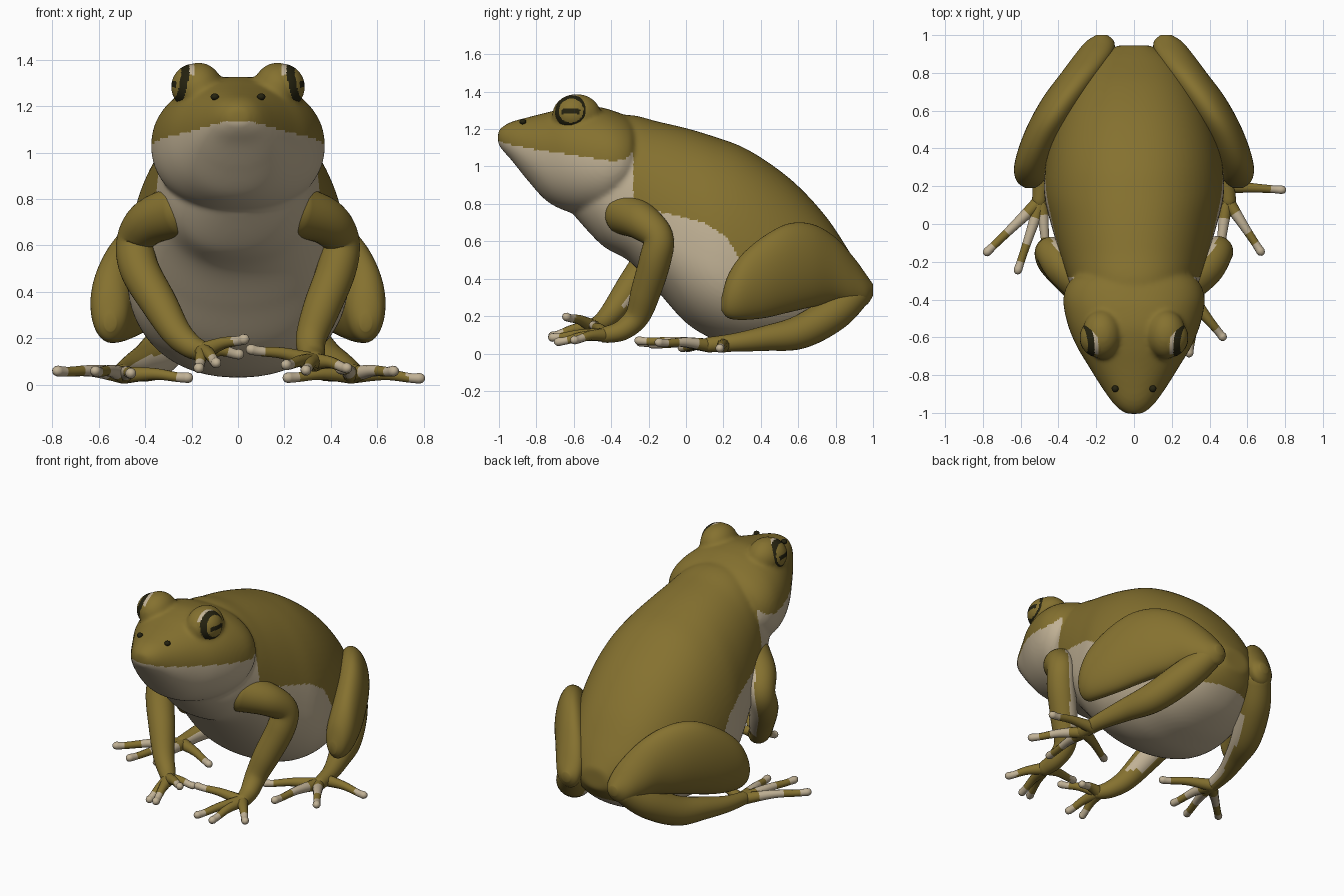
import bpy, bmesh, math
from mathutils import Vector

if "Cube" in bpy.data.objects:
    bpy.data.objects.remove(bpy.data.objects["Cube"])


def material(name, rgb):
    m = bpy.data.materials.new(name)
    m.diffuse_color = (*rgb, 1)
    m.use_nodes = True
    m.node_tree.nodes["Principled BSDF"].inputs["Base Color"].default_value = m.diffuse_color
    return m


MATS = [material("olive skin", (0.235, 0.166, 0.029)),
        material("cream belly", (0.53, 0.44, 0.30)),
        material("dark brown", (0.018, 0.016, 0.005))]
OLIVE, CREAM, DARK = 0, 1, 2


def smooth_rows(rows, n):
    """Catmull-Rom through rows of numbers, n steps per span."""
    out = []
    last = len(rows) - 1
    for i in range(last):
        p = [rows[max(0, min(last, i + k))] for k in (-1, 0, 1, 2)]
        for j in range(n + (i == last - 1)):
            t = j / n
            out.append([0.5 * (2 * b + (c - a) * t + (2 * a - 5 * b + 4 * c - d) * t * t
                               + (3 * b - a - 3 * c + d) * t ** 3) for a, b, c, d in zip(*p)])
    return out


def lerp(table, y):
    if y <= table[0][0]:
        return table[0][1]
    for (a, u), (b, v) in zip(table, table[1:]):
        if y <= b:
            return u + (v - u) * (y - a) / (b - a)
    return table[-1][1]


def finish(bm, name, rule):
    bmesh.ops.recalc_face_normals(bm, faces=bm.faces)
    bm.normal_update()
    for f in bm.faces:
        f.smooth = True
        f.material_index = rule(f.calc_center_median(), f.normal)
    me = bpy.data.meshes.new(name)
    bm.to_mesh(me)
    bm.free()
    for m in MATS:
        me.materials.append(m)
    ob = bpy.data.objects.new(name, me)
    bpy.context.collection.objects.link(ob)
    return ob


def olive(c, n):
    return OLIVE


def skin(name, rings, rule):
    bm = bmesh.new()
    vs = [[bm.verts.new(p) for p in r] for r in rings]
    n = len(vs[0])
    for a, b in zip(vs, vs[1:]):
        for i in range(n):
            bm.faces.new((a[i], a[(i + 1) % n], b[(i + 1) % n], b[i]))
    bm.faces.new(vs[0])
    bm.faces.new(vs[-1])
    return finish(bm, name, rule)


def loft(name, stations, steps=8, seg=80, power=2.2):
    """Upright slices: y, low z, high z, z of widest point, centre x, half width."""
    rings = []
    for y, lo, hi, mid, xc, hw in smooth_rows(stations, steps):
        ring = []
        for i in range(seg):
            a = 2 * math.pi * i / seg
            c, s = math.cos(a), math.sin(a)
            dx = math.copysign(abs(c) ** (2 / power), c) * hw
            dz = math.copysign(abs(s) ** (2 / power), s) * (hi - mid if s > 0 else mid - lo)
            ring.append((xc + dx, y, mid + dz))
        rings.append(ring)
    return skin(name, rings, olive)


def tube(name, pts, rule, steps=6, seg=20):
    """Round limb through points x, y, z, radius with rounded ends."""
    rows = smooth_rows(pts, steps)
    cs = [Vector(r[:3]) for r in rows]
    rad = [r[3] for r in rows]
    d0, d1 = (cs[0] - cs[1]).normalized(), (cs[-1] - cs[-2]).normalized()
    for k in (0.6, 0.9, 1.0):
        q = max(0.15, math.sqrt(1 - k * k))
        cs.insert(0, Vector(pts[0][:3]) + d0 * k * pts[0][3])
        rad.insert(0, pts[0][3] * q)
        cs.append(Vector(pts[-1][:3]) + d1 * k * pts[-1][3])
        rad.append(pts[-1][3] * q)
    rings, u = [], None
    for i, c in enumerate(cs):
        t = (cs[min(i + 1, len(cs) - 1)] - cs[max(i - 1, 0)]).normalized()
        u = t.orthogonal() if u is None else u
        u = (u - t * u.dot(t)).normalized()
        v = t.cross(u)
        angles = [2 * math.pi * k / seg for k in range(seg)]
        rings.append([c + (u * math.cos(a) + v * math.sin(a)) * rad[i] for a in angles])
    return skin(name, rings, rule)


def ball(name, centre, scale, rule, seg=64, rings=48):
    bm = bmesh.new()
    bmesh.ops.create_uvsphere(bm, u_segments=seg, v_segments=rings, radius=1)
    for v in bm.verts:
        v.co = Vector([c + p * s for c, p, s in zip(centre, v.co, scale)])
    return finish(bm, name, rule)


def digit(name, base, tip, r, banded=False):
    """Finger or toe with a cream tip, optionally a cream stretch before it."""
    b, e = Vector(base), Vector(tip)
    length = (e - b).length

    def rule(c, n):
        t = (c - b).dot(e - b) / length ** 2
        return CREAM if t > 1 - 0.07 / length or (banded and 0.3 < t < 0.6) else OLIVE
    m1, m2 = b.lerp(e, 0.45) + Vector((0, 0, 0.01)), b.lerp(e, 0.8)
    e2 = e - (e - b).normalized() * 0.018
    tube(name, [(*b, r), (*m1, r * 0.68), (*m2, r * 0.56), (*e2, r * 0.62)], rule, 5, 12)


# Trunk, head and brows, melted into one skin
parts = [loft("trunk", [
    (-0.60, 0.74, 1.10, 0.92, 0, 0.18), (-0.45, 0.58, 1.25, 0.86, 0, 0.29),
    (-0.30, 0.49, 1.275, 0.80, 0, 0.345), (-0.15, 0.33, 1.24, 0.68, 0, 0.395),
    (0.00, 0.165, 1.205, 0.56, 0, 0.44), (0.15, 0.075, 1.16, 0.48, 0, 0.475),
    (0.30, 0.035, 1.105, 0.45, 0, 0.47), (0.45, 0.035, 1.015, 0.43, 0, 0.44),
    (0.60, 0.055, 0.895, 0.41, 0, 0.385), (0.75, 0.11, 0.73, 0.39, 0, 0.305),
    (0.87, 0.20, 0.55, 0.36, 0, 0.21), (0.945, 0.29, 0.42, 0.35, 0, 0.09)]),
    loft("head", [
    (-1.005, 1.12, 1.19, 1.15, 0, 0.04), (-0.975, 1.08, 1.217, 1.14, 0, 0.085),
    (-0.93, 1.03, 1.24, 1.12, 0, 0.125), (-0.85, 0.93, 1.262, 1.09, 0, 0.18),
    (-0.75, 0.82, 1.287, 1.07, 0, 0.242), (-0.65, 0.765, 1.312, 1.06, 0, 0.302),
    (-0.55, 0.74, 1.327, 1.04, 0, 0.345), (-0.45, 0.74, 1.315, 1.03, 0, 0.37),
    (-0.38, 0.77, 1.295, 1.03, 0, 0.372), (-0.32, 0.82, 1.27, 1.03, 0, 0.352),
    (-0.28, 0.88, 1.235, 1.04, 0, 0.31), (-0.24, 0.97, 1.15, 1.05, 0, 0.2)])]
for s in (1, -1):
    parts.append(ball("brow", (0.17 * s, -0.585, 1.275), (0.105, 0.13, 0.113), olive))
joined = bmesh.new()
for ob in parts:
    joined.from_mesh(ob.data)
    bpy.data.objects.remove(ob)
shell = finish(joined, "shell", olive)
remesh = shell.modifiers.new("melt", 'REMESH')
remesh.mode = 'VOXEL'
remesh.voxel_size = 0.012
relax = shell.modifiers.new("relax", 'SMOOTH')
relax.factor, relax.iterations = 0.5, 10
melted = bmesh.new()
melted.from_object(shell, bpy.context.evaluated_depsgraph_get())
bpy.data.objects.remove(shell)

# Cream below the mouth line on the head and below the flank line on the body
MOUTH = [(-1, 1.135), (-0.95, 1.12), (-0.8, 1.09), (-0.6, 1.06), (-0.4, 1.03),
         (-0.33, 1.035), (-0.28, 1.08)]
FLANK = [(-0.6, 0.86), (-0.4, 0.80), (-0.1, 0.75), (0.1, 0.70), (0.22, 0.62),
         (0.3, 0.48), (0.5, 0.30), (0.8, 0.2)]


def body_rule(c, n):
    return CREAM if c.z < lerp(MOUTH if c.y < -0.282 else FLANK, c.y) else OLIVE


finish(melted, "body", body_rule)

for s, side in ((1, "right"), (-1, "left")):
    # Eye with dark ring, pupil bar and cream lid edge
    ec = Vector((0.187 * s, -0.602, 1.283))
    axis = Vector((0.95 * s, -0.15, 0.20)).normalized()
    across = axis.cross(Vector((0, 0, 1))).normalized()
    up = across.cross(axis)

    def eye_rule(c, n, ec=ec, axis=axis, across=across, up=up):
        d = (c - ec).normalized()
        ang = math.degrees(math.acos(max(-1, min(1, d.dot(axis)))))
        if 41 < ang < 63 or (abs(d.dot(up) + 0.08) < 0.13 and abs(d.dot(across)) < 0.5 and ang < 41):
            return DARK
        return CREAM if 63 <= ang < 75 and d.dot(up) > 0.45 else OLIVE
    ball("eye_" + side, ec, (0.1, 0.104, 0.1), eye_rule, 96, 72)
    ball("nostril_" + side, (0.1 * s, -0.872, 1.24), (0.018, 0.018, 0.015),
         lambda c, n: DARK, 16, 10)

    # Folded hind leg: broad thigh and shank beneath it
    loft("thigh_" + side, [(y, lo, hi, (lo + hi) / 2, x * s, w) for y, lo, hi, x, w in (
        (0.19, 0.23, 0.30, 0.55, 0.025), (0.225, 0.19, 0.42, 0.55, 0.07),
        (0.30, 0.18, 0.53, 0.54, 0.095), (0.42, 0.19, 0.63, 0.495, 0.11),
        (0.55, 0.22, 0.695, 0.43, 0.12), (0.68, 0.25, 0.69, 0.355, 0.12),
        (0.80, 0.27, 0.62, 0.275, 0.11), (0.90, 0.25, 0.51, 0.21, 0.10),
        (0.965, 0.26, 0.42, 0.18, 0.075), (1.0, 0.31, 0.37, 0.17, 0.03))], 6, 48, 2.0)
    tube("shank_" + side, [
        (0.19 * s, 0.91, 0.32, 0.08), (0.27 * s, 0.79, 0.215, 0.095),
        (0.36 * s, 0.61, 0.115, 0.09), (0.43 * s, 0.43, 0.082, 0.068),
        (0.48 * s, 0.27, 0.06, 0.05), (0.50 * s, 0.12, 0.047, 0.04)],
        lambda c, n, s=s: CREAM if n.x * s < -0.7 and c.y < 0.75 else OLIVE, 6, 28)

# Hind toes
FOOT_TIPS = {"right": ((0.80, 0.18, 0.027), (0.68, -0.16, 0.06), (0.44, -0.27, 0.07),
                       (0.20, -0.03, 0.03)),
             "left": ((-0.79, -0.16, 0.06), (-0.62, -0.26, 0.06), (-0.46, -0.2, 0.05),
                      (-0.20, 0.0, 0.03))}
for side, tips in FOOT_TIPS.items():
    s = 1 if side == "right" else -1
    for i, tip in enumerate(tips):
        base = (0.49 * s, 0.20 if tip[1] > 0.1 else 0.13, 0.042)
        digit("toe_%s_%d" % (side, i + 1), base, tip, 0.038, tip[1] < -0.1)

# Front legs, each posed differently
ARMS = {"right": [(0.24, -0.33, 0.75, 0.115), (0.375, -0.235, 0.705, 0.1), (0.44, -0.15, 0.62, 0.083),
                  (0.425, -0.165, 0.5, 0.085), (0.36, -0.215, 0.33, 0.08),
                  (0.315, -0.26, 0.2, 0.066), (0.32, -0.34, 0.125, 0.055),
                  (0.33, -0.43, 0.10, 0.044)],
        "left": [(-0.24, -0.33, 0.75, 0.115), (-0.375, -0.225, 0.705, 0.1), (-0.44, -0.15, 0.62, 0.083),
                 (-0.425, -0.20, 0.5, 0.085), (-0.34, -0.30, 0.35, 0.078),
                 (-0.265, -0.39, 0.225, 0.064), (-0.20, -0.45, 0.165, 0.052),
                 (-0.15, -0.50, 0.145, 0.042)]}
FINGER_TIPS = {"right": ((0.48, -0.61, 0.07), (0.29, -0.70, 0.06), (0.20, -0.73, 0.085),
                         (0.04, -0.50, 0.155)),
               "left": ((0.04, -0.65, 0.20), (-0.09, -0.73, 0.09), (-0.17, -0.69, 0.065),
                        (0.02, -0.47, 0.13))}
for side, path in ARMS.items():
    s = 1 if side == "right" else -1
    tube("front_leg_" + side, path,
         lambda c, n, s=s: CREAM if n.y > 0.45 and n.x * s < 0.1 and c.z > 0.25 else OLIVE, 6, 36)
    for i, tip in enumerate(FINGER_TIPS[side]):
        digit("finger_%s_%d" % (side, i + 1), path[-1][:3], tip, 0.038)
